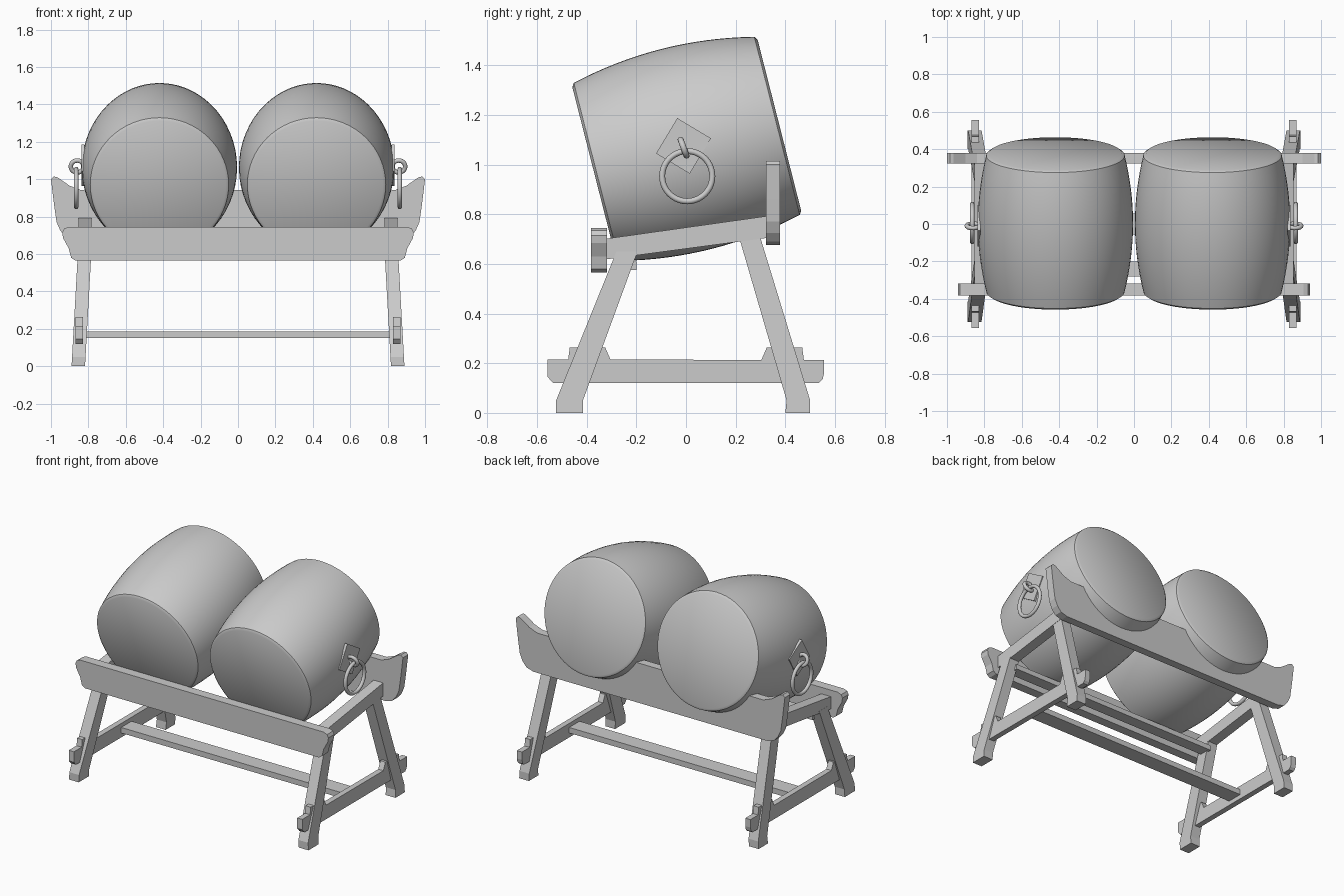
import bpy, bmesh
from math import sin, cos, pi, radians, sqrt, atan2

if "Cube" in bpy.data.objects:
    bpy.data.objects.remove(bpy.data.objects["Cube"])


def finish(bm, name):
    bmesh.ops.recalc_face_normals(bm, faces=bm.faces)
    me = bpy.data.meshes.new(name)
    bm.to_mesh(me)
    bm.free()
    ob = bpy.data.objects.new(name, me)
    bpy.context.collection.objects.link(ob)
    return ob


def prism(name, pts, a, b, axis, shear=0.0):
    """Extrude a profile: axis 'x' takes (y, z) points, axis 'y' takes (x, z).
    shear shifts x in proportion to z."""
    bm = bmesh.new()

    def put(p, d):
        return (d + shear * p[1], p[0], p[1]) if axis == 'x' else (p[0], d, p[1])
    lo = [bm.verts.new(put(p, a)) for p in pts]
    hi = [bm.verts.new(put(p, b)) for p in pts]
    bm.faces.new(lo)
    bm.faces.new(hi[::-1])
    n = len(pts)
    for i in range(n):
        j = (i + 1) % n
        bm.faces.new((lo[i], lo[j], hi[j], hi[i]))
    return finish(bm, name)


def box(name, x0, x1, y0, y1, z0, z1):
    return prism(name, [(y0, z0), (y1, z0), (y1, z1), (y0, z1)], x0, x1, 'x')


def smooth(ob):
    bpy.ops.object.select_all(action='DESELECT')
    ob.select_set(True)
    bpy.context.view_layer.objects.active = ob
    bpy.ops.object.shade_smooth_by_angle(angle=radians(35))


def symmetric(half):
    """Complete a right-hand outline (listed bottom to top) on the left."""
    return half + [(-x, z) for x, z in reversed(half)]


def barrel(name, x):
    h, steps, seg = 0.385, 16, 64
    prof = [(0.355, -h)]
    for i in range(steps + 1):
        t = -1 + 2 * i / steps
        prof.append((0.415 - 0.045 * t * t, t * (h - 0.01)))
    prof.append((0.355, h))
    bm = bmesh.new()
    rings = [[bm.verts.new((r * cos(2 * pi * k / seg), r * sin(2 * pi * k / seg), z))
              for k in range(seg)] for r, z in prof]
    for lo, hi in zip(rings, rings[1:]):
        for k in range(seg):
            j = (k + 1) % seg
            bm.faces.new((lo[k], lo[j], hi[j], hi[k]))
    bm.faces.new(rings[0])
    bm.faces.new(rings[-1])
    ob = finish(bm, name)
    ob.location = (x, 0.003, 1.063)
    ob.rotation_euler = (radians(14.3 - 90), 0, 0)
    smooth(ob)


def ring(name, loc, major, minor, rot):
    bpy.ops.mesh.primitive_torus_add(location=loc, rotation=rot, major_radius=major,
                                     minor_radius=minor, major_segments=40, minor_segments=12)
    bpy.context.object.name = name
    smooth(bpy.context.object)


# Leg, foot-tie and wedge profiles seen from the side (y, z)
front_leg = [(-0.523, 0), (-0.415, 0), (-0.415, 0.05), (-0.195, 0.65), (-0.28, 0.65), (-0.523, 0.05)]
back_leg = [(0.40, 0), (0.50, 0), (0.50, 0.05), (0.295, 0.72), (0.21, 0.72), (0.405, 0.05)]
top_rail = [(-0.33, 0.617), (0.33, 0.705), (0.33, 0.793), (-0.33, 0.70)]
foot_rail = [(-0.557, 0.145), (-0.535, 0.12), (0.535, 0.12), (0.55, 0.135), (0.556, 0.16),
             (0.556, 0.213), (-0.557, 0.215)]
wedge = [(0.302, 0.21), (0.475, 0.21), (0.468, 0.263), (0.325, 0.263)]

for s, side in ((-1, "left"), (1, "right")):
    # Drum barrel
    barrel(side + "_barrel", s * 0.42)

    # Side trestle
    for label, leg in (("front", front_leg), ("back", back_leg)):
        prism(f"{side}_{label}_leg", leg, s * 0.818, s * 0.89, 'x', -s * 0.056)
    prism(side + "_top_rail", top_rail, s * 0.782, s * 0.853, 'x')
    prism(side + "_foot_rail", foot_rail, s * 0.83, s * 0.868, 'x')
    prism(side + "_back_wedge", wedge, s * 0.83, s * 0.868, 'x')
    prism(side + "_front_wedge", [(-y, z) for y, z in wedge], s * 0.83, s * 0.868, 'x')

    # Handle plate, eye and hanging ring
    plate = box(side + "_handle_plate", -0.009, 0.009, -0.079, 0.079, -0.083, 0.083)
    plate.location = (s * 0.829, -0.01, 1.075)
    plate.rotation_euler = (radians(-31), 0, 0)
    ring(side + "_handle_eye", (s * 0.86, -0.01, 1.068), 0.034, 0.012, (radians(110), 0, 0))
    ring(side + "_handle_ring", (s * 0.865, 0.005, 0.953), 0.101, 0.012, (0, pi / 2, 0))

# Front plank
prism("front_plank", symmetric([(0.87, 0.565), (0.892, 0.58), (0.905, 0.63), (0.935, 0.685),
                                (0.94, 0.715), (0.93, 0.735), (0.905, 0.745)]),
      -0.383, -0.319, 'y')

# Back plank with a cradle cut under each barrel
cx, cz, r, rim = 0.42, 1.153, 0.375, 0.942
half = [(0.87, 0.675), (0.92, 0.69), (0.95, 0.725), (0.97, 0.77), (0.983, 0.86), (0.997, 0.975),
        (1.0, 1.0), (0.985, 1.015), (0.965, 1.01), (0.90, 0.965), (0.84, rim)]
a0 = atan2(rim - cz, sqrt(r * r - (rim - cz) ** 2))
for i in range(17):
    a = a0 + (-pi - 2 * a0) * i / 16
    half.append((cx + r * cos(a), cz + r * sin(a)))
prism("back_plank", symmetric(half), 0.323, 0.379, 'y')

# Long stretchers
box("lower_stretcher", -0.84, 0.84, -0.055, 0.055, 0.15, 0.187)
box("upper_stretcher", -0.80, 0.80, -0.28, -0.20, 0.575, 0.61)
